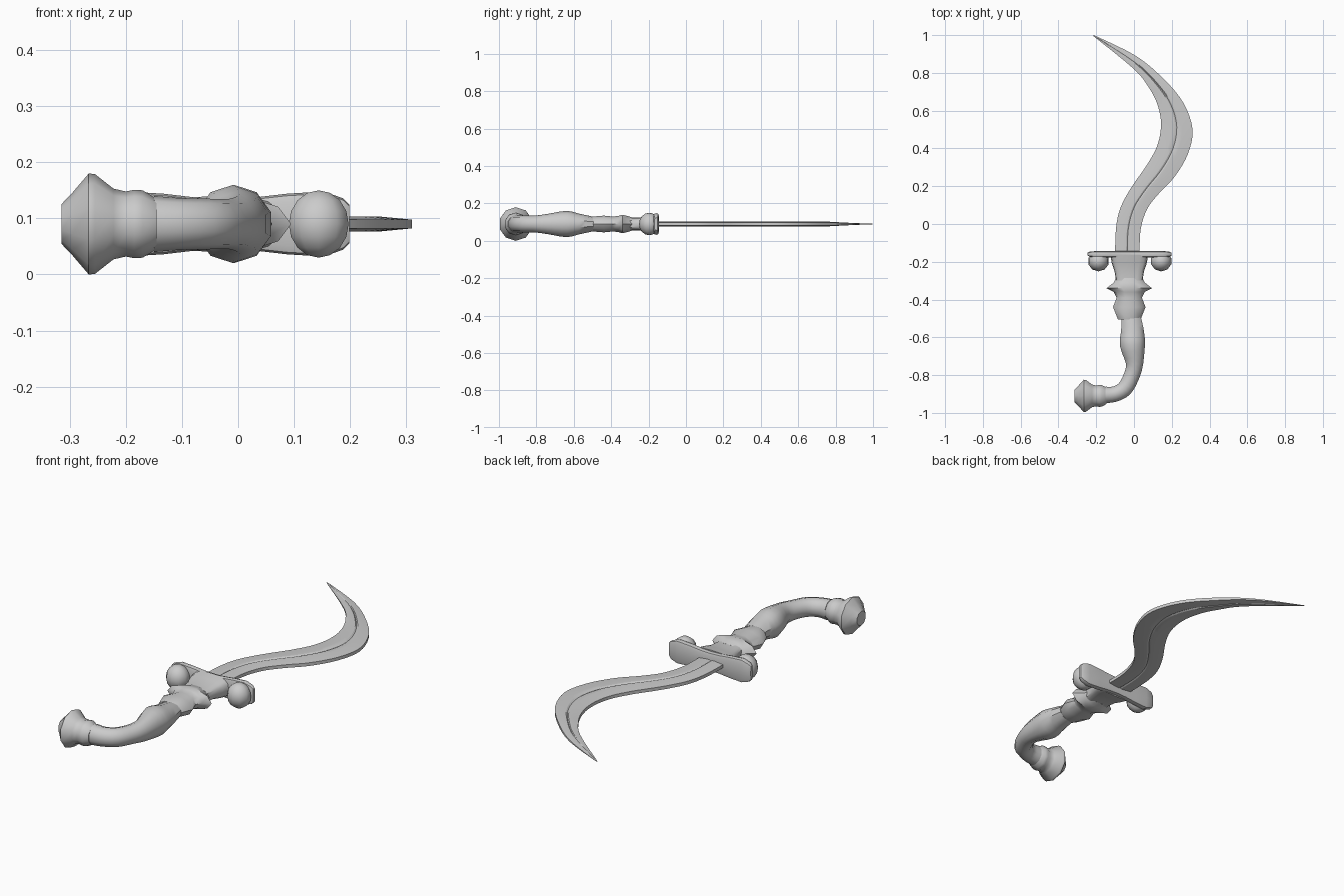
import bpy, bmesh, math
from mathutils import Vector

cube = bpy.data.objects.get("Cube")
if cube:
    bpy.data.objects.remove(cube)

MID = 0.09       # height of the flat centre plane
AXIS = -0.025    # x of the straight part of the hilt

metal = bpy.data.materials.new("grey metal")
metal.use_nodes = True
GREY = (0.6, 0.6, 0.6, 1)
metal.diffuse_color = GREY
metal.node_tree.nodes["Principled BSDF"].inputs["Base Color"].default_value = GREY


def finish(bm, name, angle=40):
    bmesh.ops.recalc_face_normals(bm, faces=bm.faces)
    mesh = bpy.data.meshes.new(name)
    bm.to_mesh(mesh)
    bm.free()
    mesh.materials.append(metal)
    obj = bpy.data.objects.new(name, mesh)
    bpy.context.collection.objects.link(obj)
    bpy.ops.object.select_all(action='DESELECT')
    obj.select_set(True)
    bpy.context.view_layer.objects.active = obj
    bpy.ops.object.shade_smooth_by_angle(angle=math.radians(angle))
    return obj


def ring(sides, power=1.0, turn=0.0):
    """Unit cross-section; power below 1 makes it boxier."""
    pts = []
    for i in range(sides):
        a = math.tau * i / sides + turn
        c, s = math.cos(a), math.sin(a)
        pts.append((math.copysign(abs(c) ** power, c), math.copysign(abs(s) ** power, s)))
    return pts


def smooth(rows, steps):
    """Catmull-Rom resampling of equal-length tuples."""
    rows = [Vector(r) for r in rows]
    out = []
    for i in range(len(rows) - 1):
        a, b, c, d = rows[max(i - 1, 0)], rows[i], rows[i + 1], rows[min(i + 2, len(rows) - 1)]
        for k in range(steps):
            t = k / steps
            out.append(0.5 * (2 * b + (c - a) * t + (2 * a - 5 * b + 4 * c - d) * t * t
                              + (3 * b - a - 3 * c + d) * t ** 3))
    return out + [rows[-1]]


def skin(name, frames, section, angle=40):
    """Skin a section through frames of (centre, side vector, half height)."""
    bm = bmesh.new()
    loops = [[bm.verts.new(c + side * u + Vector((0, 0, h * v))) for u, v in section]
             for c, side, h in frames]
    n = len(section)
    for a, b in zip(loops, loops[1:]):
        for i in range(n):
            j = (i + 1) % n
            bm.faces.new((a[i], a[j], b[j], b[i]))
    bm.faces.new(loops[0])
    bm.faces.new(loops[-1])
    return finish(bm, name, angle)


def tube(name, rows, section, angle=40):
    """Skin along rows of (x, y, side radius, half height)."""
    frames = []
    for i, (x, y, r, h) in enumerate(rows):
        a, b = rows[max(i - 1, 0)], rows[min(i + 1, len(rows) - 1)]
        t = Vector((b[0] - a[0], b[1] - a[1], 0)).normalized()
        frames.append((Vector((x, y, MID)), Vector((t.y, -t.x, 0)) * r, h))
    return skin(name, frames, section, angle)


# Blade: inner edge x, y and outer edge x, y from root to tip
edges = [(-.10, -.16, .03, -.16), (-.095, -.02, .035, -.03), (-.07, .09, .07, .08),
         (-.01, .2, .135, .165), (.07, .315, .215, .25), (.125, .42, .285, .37),
         (.143, .53, .31, .5), (.125, .63, .262, .64), (.08, .72, .16, .765),
         (0, .82, .01, .89), (-.215, .995, -.213, 1.0)]
frames = []
for x0, y0, x1, y1 in smooth(edges, 4):
    inner, outer = Vector((x0, y0, MID)), Vector((x1, y1, MID))
    thick = 0.013 * min(1, max(0.1, (1.02 - y1) / 0.25))
    frames.append(((inner + outer) / 2, (outer - inner) / 2, thick))
half = [(1, .6), (.35, 1), (.1, 1), (0, .7), (-.1, 1), (-.35, 1), (-1, .6)]
skin("blade", frames, half + [(u, -v) for u, v in reversed(half)], 25)

# Curved grip
grip = [(-.15, -.905, .046, .05), (-.10, -.90, .043, .046), (-.05, -.872, .044, .045),
        (-.015, -.81, .044, .045), (.003, -.74, .048, .054), (-.008, -.64, .07, .07),
        (-.008, -.57, .064, .055), (-.014, -.5, .054, .04)]
tube("grip", smooth(grip, 3), ring(10, 1, math.pi / 2))

# Pommel turned around the x axis
pommel = [(-.315, .035), (-.295, .056), (-.266, .09), (-.255, .089), (-.222, .063),
          (-.2, .058), (-.185, .061), (-.17, .06), (-.145, .045)]
tube("pommel", [(x, -.91, r, r) for x, r in pommel], ring(10, 1, math.pi / 2))

# Ferrule with its pointed collar
ferrule = [(-.505, .06, .04), (-.495, .064, .042), (-.44, .086, .047), (-.39, .067, .042),
           (-.36, .082, .046), (-.34, .12, .052), (-.31, .082, .044), (-.285, .07, .036)]
tube("ferrule", [(AXIS, y, r, h) for y, r, h in ferrule], ring(10))

# Guard neck flaring up into the crossguard
neck = [(-.3, .07, .034), (-.25, .078, .034), (-.21, .092, .042), (-.165, .1, .05)]
tube("guard_neck", [(AXIS, y, r, h) for y, r, h in neck], ring(16, .6))

# Crossguard bar, waisted in the middle
bar = [(.222, .008, .034), (.21, .014, .046), (.175, .017, .058), (.11, .017, .054), (.05, .017, .047)]
rows = [(-d, r, h) for d, r, h in bar] + [(0, .017, .045)] + [(d, r, h) for d, r, h in reversed(bar)]
tube("crossguard", [(AXIS + .002 + d, -.16, r, h) for d, r, h in rows], ring(12, .5))

# Rounded knobs curling under both ends of the crossguard
for side, name in ((1, "left_guard_knob"), (-1, "right_guard_knob")):
    bm = bmesh.new()
    bmesh.ops.create_uvsphere(bm, u_segments=10, v_segments=8, radius=1)
    for v in bm.verts:
        v.co = Vector((AXIS + .003 + side * .166 + v.co.x * .056, -.197 + v.co.y * .054, MID + v.co.z * .06))
    finish(bm, name)
